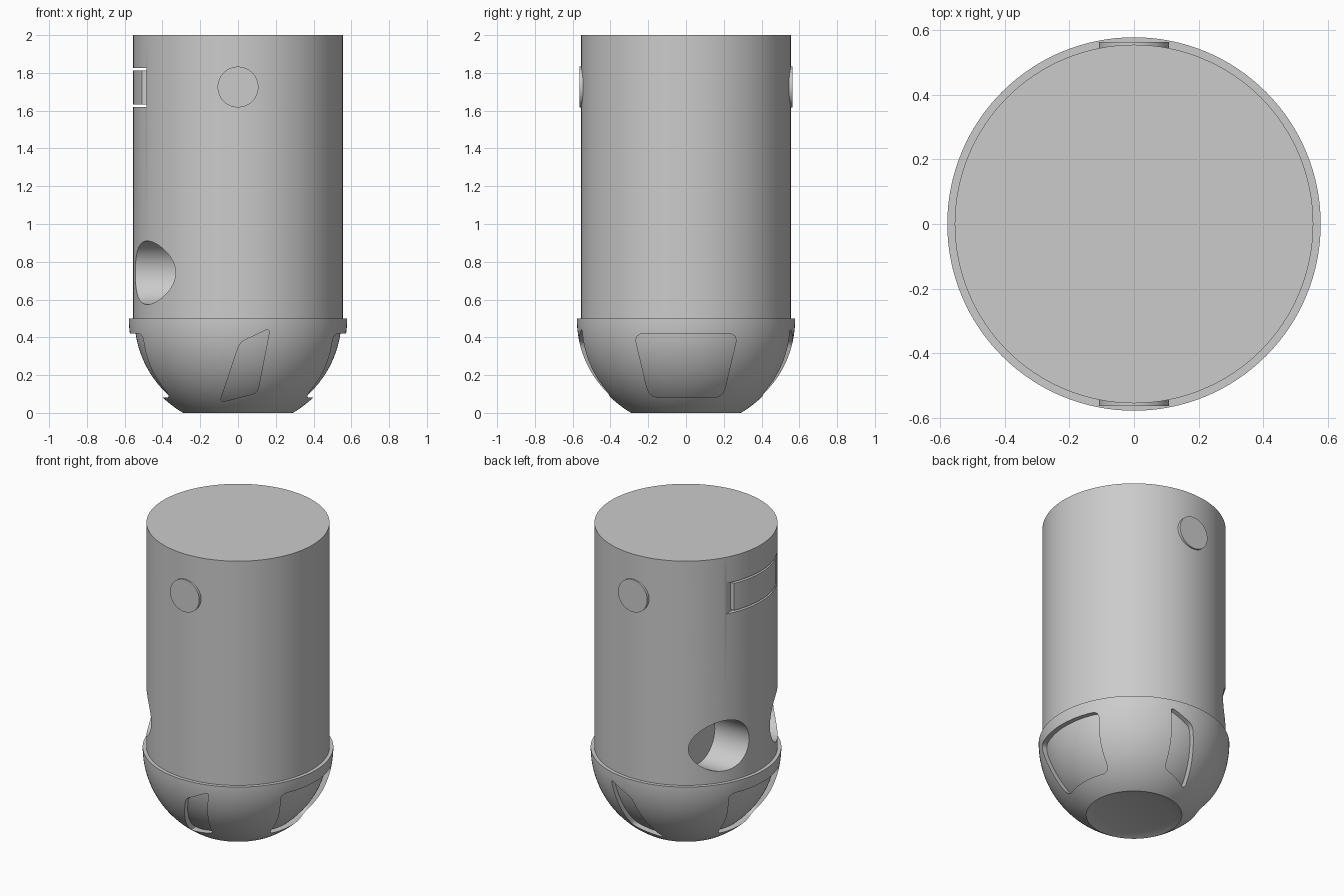
import bpy, bmesh, math
from mathutils import Vector, Matrix

if "Cube" in bpy.data.objects:
    bpy.data.objects.remove(bpy.data.objects["Cube"])

R_BODY, R_BOWL, R_CORE, SEG = 0.555, 0.578, 0.548, 128


def make(name, bm):
    bmesh.ops.recalc_face_normals(bm, faces=bm.faces[:])
    me = bpy.data.meshes.new(name)
    bm.to_mesh(me)
    bm.free()
    ob = bpy.data.objects.new(name, me)
    bpy.context.collection.objects.link(ob)
    return ob


def lathe(name, profile):
    """Revolve (r, z) points about z; both ends lie on the axis."""
    bm = bmesh.new()
    vs = [bm.verts.new((r, 0, z)) for r, z in profile]
    es = [bm.edges.new(p) for p in zip(vs, vs[1:])]
    bmesh.ops.spin(bm, geom=vs + es, cent=(0, 0, 0), axis=(0, 0, 1),
                   angle=2 * math.pi, steps=SEG, use_duplicate=False)
    bmesh.ops.remove_doubles(bm, verts=bm.verts[:], dist=1e-5)
    return make(name, bm)


def box(name, lo, hi):
    lo, hi = Vector(lo), Vector(hi)
    bm = bmesh.new()
    bmesh.ops.create_cube(bm, size=1, matrix=Matrix.Translation((lo + hi) / 2)
                          @ Matrix.Diagonal((*(hi - lo), 1)))
    return make(name, bm)


def rod(name, axis, r, start, end, across, z):
    """Cylinder along x or y, from start to end."""
    mid = (start + end) / 2
    if axis == 'X':
        m = Matrix.Translation((mid, across, z)) @ Matrix.Rotation(math.pi / 2, 4, 'Y')
    else:
        m = Matrix.Translation((across, mid, z)) @ Matrix.Rotation(math.pi / 2, 4, 'X')
    bm = bmesh.new()
    bmesh.ops.create_cone(bm, cap_ends=True, segments=64, radius1=r, radius2=r,
                          depth=abs(end - start), matrix=m)
    return make(name, bm)


def prism(name, axis, corners, radius):
    """Rounded polygon pushed right through the model along x or y."""
    pts, n = [], len(corners)
    for i in range(n):
        p, c, q = (Vector(corners[(i + k) % n]) for k in (-1, 0, 1))
        a = c + (p - c).normalized() * radius
        b = c + (q - c).normalized() * radius
        for k in range(7):
            t = k / 6
            pts.append(a * (1 - t) ** 2 + c * 2 * t * (1 - t) + b * t * t)
    bm = bmesh.new()
    place = (lambda u, v: (-0.8, u, v)) if axis == 'X' else (lambda u, v: (u, -0.8, v))
    f = bm.faces.new([bm.verts.new(place(*p)) for p in pts])
    out = bmesh.ops.extrude_face_region(bm, geom=[f])
    d = (1.6, 0, 0) if axis == 'X' else (0, 1.6, 0)
    bmesh.ops.translate(bm, vec=d, verts=[g for g in out['geom']
                                          if isinstance(g, bmesh.types.BMVert)])
    return make(name, bm)


def subtract(ob, cutter, keep=False):
    mod = ob.modifiers.new("cut", 'BOOLEAN')
    mod.operation, mod.solver, mod.object = 'DIFFERENCE', 'EXACT', cutter
    bpy.context.view_layer.update()
    deps = bpy.context.evaluated_depsgraph_get()
    me = bpy.data.meshes.new_from_object(ob.evaluated_get(deps))
    ob.modifiers.clear()
    ob.data = me
    if not keep:
        bpy.data.objects.remove(cutter)


# Cylindrical body
body = lathe("body", [(0, 0.5), (R_BODY, 0.5), (R_BODY, 2), (0, 2)])

# Two round blind holes on the left side
for s in (-1, 1):
    subtract(body, rod("hole_cutter", 'X', 0.168, -0.8, -0.29, s * 0.278, 0.742))

# Grooved frame that leaves a curved plate on the left side
frame = box("frame_cutter", (-0.7, -0.27, 1.62), (-0.485, 0.27, 1.825))
subtract(frame, box("plate_keep", (-0.8, -0.22, 1.632), (-0.4, 0.22, 1.813)))
subtract(body, frame)

# Rounded bowl with a shallow dished foot
a0 = math.asin(-0.5 / R_BOWL)
arc = [(R_BOWL * math.cos(a0 * (1 - i / 32)), 0.5 + R_BOWL * math.sin(a0 * (1 - i / 32)))
       for i in range(33)]
bowl = lathe("bowl", [(0, 0.015), (0.24, 0.015)] + arc + [(0, 0.5)])

# Recessed panels: wide ones left and right, slanted ones front and back
ball = [(R_CORE * math.sin(math.pi * i / 64), 0.5 - R_CORE * math.cos(math.pi * i / 64))
        for i in range(1, 64)]
core = lathe("core_helper", [(0, 0.5 - R_CORE)] + ball + [(0, 0.5 + R_CORE)])
wide = [(-0.275, 0.42), (0.275, 0.42), (0.195, 0.082), (-0.195, 0.082)]
slant = [(0.01, 0.373), (0.17, 0.449), (0.103, 0.106), (-0.097, 0.055)]
for axis, shape, rad in (('X', wide, 0.055), ('Y', slant, 0.03)):
    panel = prism("panel_cutter", axis, shape, rad)
    subtract(panel, core, keep=True)
    subtract(bowl, panel)
bpy.data.objects.remove(core)

# Flat round buttons front and back
parts = [body, bowl]
for name, s in (("front_button", -1), ("back_button", 1)):
    parts.append(rod(name, 'Y', 0.108, s * 0.535, s * 0.564, 0, 1.725))

# Smooth shading with sharp edges kept
for ob in parts:
    bpy.ops.object.select_all(action='DESELECT')
    ob.select_set(True)
    bpy.context.view_layer.objects.active = ob
    bpy.ops.object.shade_smooth_by_angle(angle=math.radians(30))
